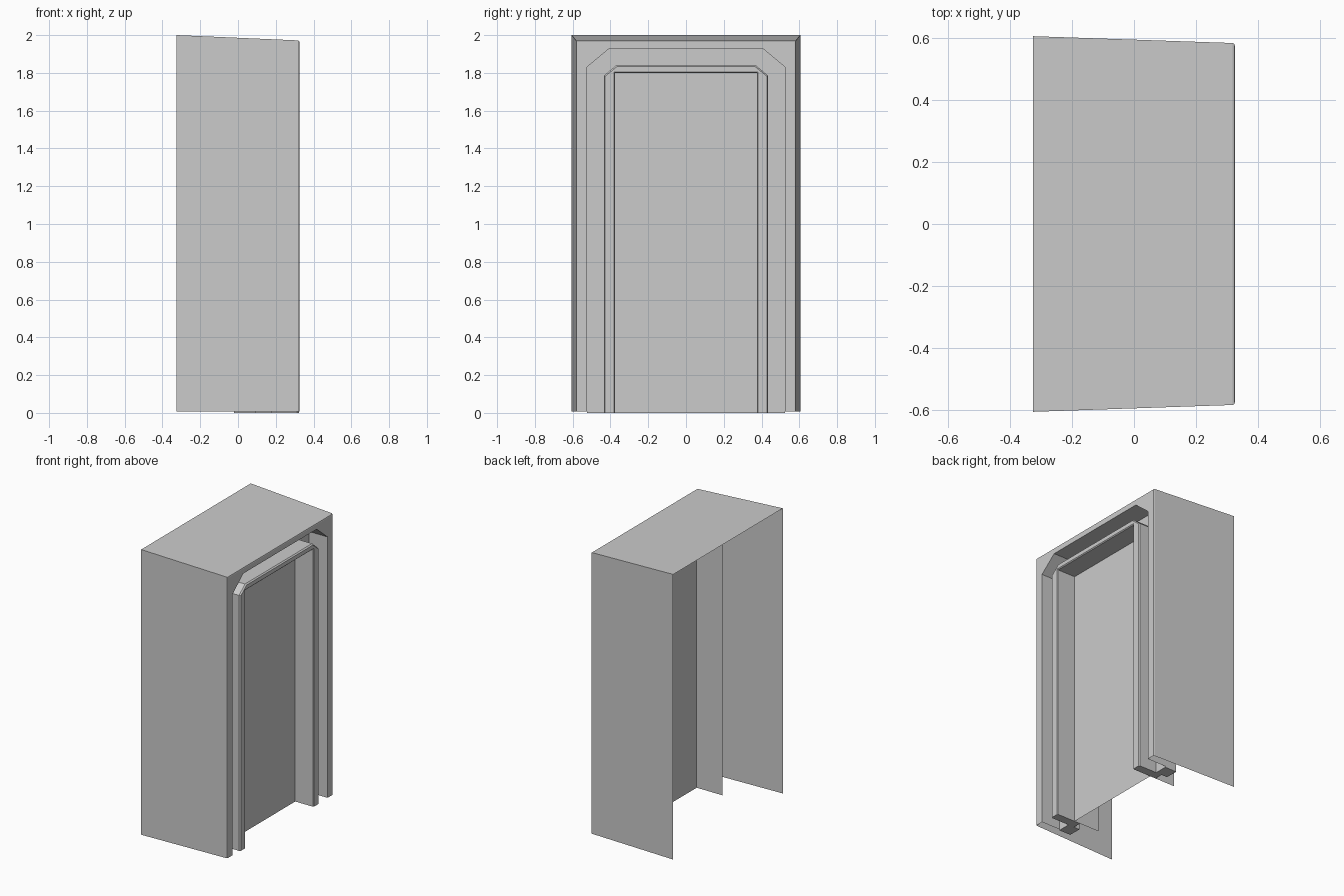
import bpy, bmesh

if "Cube" in bpy.data.objects:
    bpy.data.objects.remove(bpy.data.objects["Cube"])


def arch(x, half, top, chamfer=None, base=0.0):
    """Door-shaped outline at depth x, optionally with cut top corners."""
    cy, cz = chamfer if chamfer else (half, top)
    return [(x, -half, base), (x, -half, cz), (x, -cy, top),
            (x, cy, top), (x, half, cz), (x, half, base)]


def loft(name, rings, closed=False, caps=()):
    """Skin a sheet through a series of arches; caps close the feet."""
    bm = bmesh.new()
    loops = [[bm.verts.new(p) for p in r] for r in rings]
    pairs = list(zip(loops, loops[1:]))
    if closed:
        pairs.append((loops[-1], loops[0]))
    for a, b in pairs:
        for i in range(5):
            bm.faces.new((a[i], a[i + 1], b[i + 1], b[i]))
    for group in caps:
        for end in (0, -1):
            bm.faces.new([loops[i][end] for i in group])
    bmesh.ops.remove_doubles(bm, verts=bm.verts, dist=0.0001)
    bmesh.ops.recalc_face_normals(bm, faces=bm.faces)
    me = bpy.data.meshes.new(name)
    bm.to_mesh(me)
    bm.free()
    ob = bpy.data.objects.new(name, me)
    bpy.context.collection.objects.link(ob)
    return ob


# tapered housing, open at the back, with the front flange turned inward
B = 0.007
loft("housing_shell", [
    arch(-0.325, 0.605, 2.0, base=B),
    arch(0.317, 0.583, 1.972, base=B),
    arch(0.323, 0.580, 1.969, base=B),
    arch(0.325, 0.574, 1.963, base=B),
    arch(0.325, 0.525, 1.93, (0.405, 1.83), B),
    arch(0.18, 0.525, 1.93, (0.405, 1.83), B),
])

# strip at the bottom of the groove between flange and door frame
outer, inner = (0.525, 1.93, (0.405, 1.83)), (0.435, 1.84, (0.37, 1.785))
loft("groove_strip", [arch(0.18, *outer), arch(0.18, *inner),
                      arch(0.09, *inner), arch(0.09, *outer)],
     closed=True, caps=[(0, 1, 2, 3)])

# raised door frame with softened front edge and a jamb running back
loft("door_frame", [
    arch(0.135, *inner),
    arch(0.313, *inner),
    arch(0.322, 0.428, 1.833, (0.366, 1.782)),
    arch(0.322, 0.381, 1.806),
    arch(0.316, 0.375, 1.80),
    arch(0.135, 0.375, 1.80),
    arch(-0.02, 0.375, 1.80),
], caps=[(0, 1, 2, 3, 4, 5)])

# recessed door panel
bm = bmesh.new()
bm.faces.new([bm.verts.new((0.18, y, z)) for y, z in
              ((-0.375, 0), (0.375, 0), (0.375, 1.8), (-0.375, 1.8))])
me = bpy.data.meshes.new("door_panel")
bm.to_mesh(me)
bm.free()
bpy.context.collection.objects.link(bpy.data.objects.new("door_panel", me))
